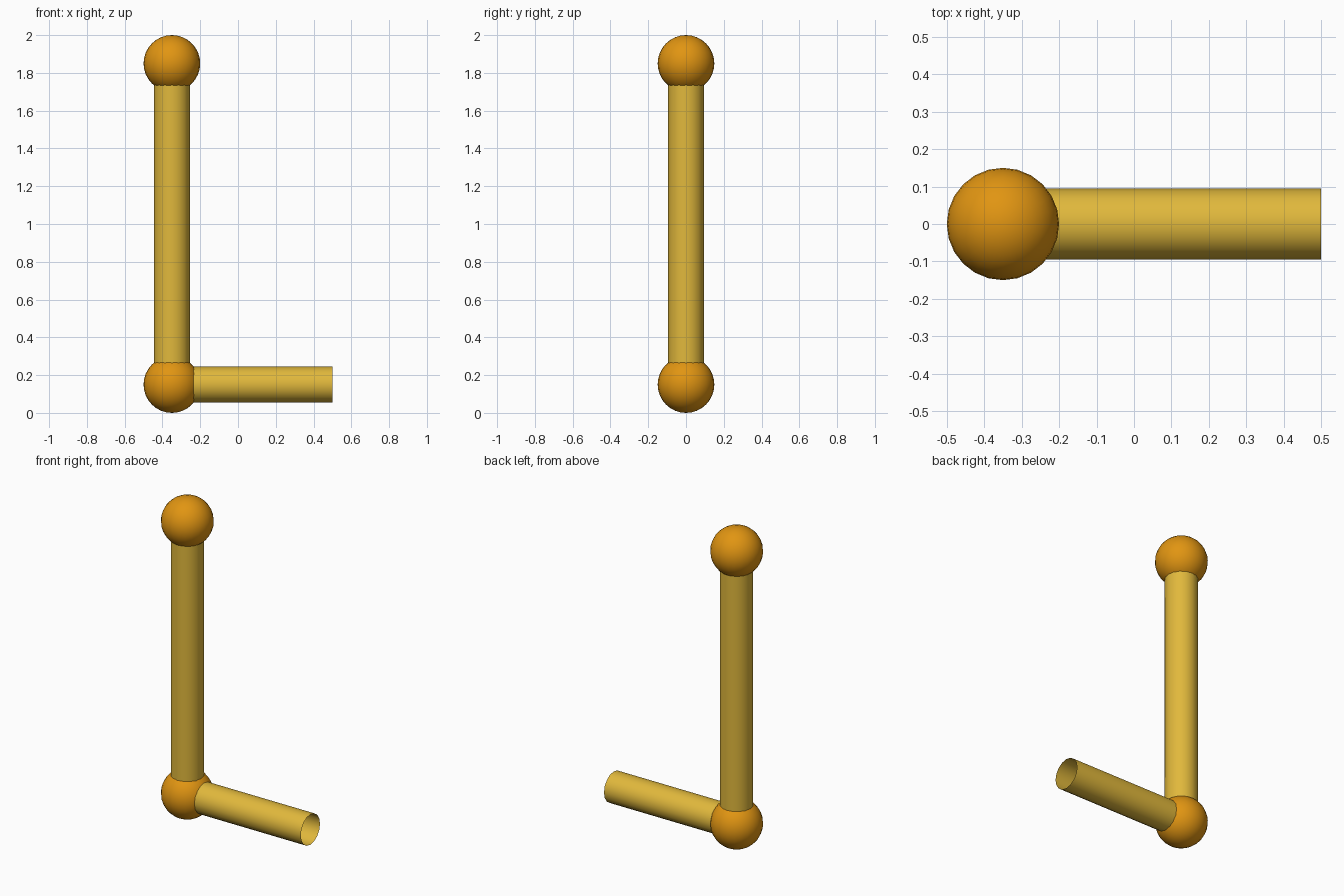
import bpy
import math
from mathutils import Vector

cube = bpy.data.objects.get("Cube")
if cube:
    bpy.data.objects.remove(cube, do_unlink=True)


def material(name, colour):
    mat = bpy.data.materials.new(name)
    mat.use_nodes = True
    mat.diffuse_color = colour
    mat.node_tree.nodes["Principled BSDF"].inputs["Base Color"].default_value = colour
    return mat


orange = material("orange", (0.75, 0.30, 0.006, 1))
yellow = material("yellow", (0.75, 0.48, 0.045, 1))

BALL_RADIUS = 0.15
TUBE_RADIUS = 0.095


def finish(name, mat):
    obj = bpy.context.object
    obj.name = name
    obj.data.name = name
    obj.data.materials.append(mat)
    bpy.ops.object.shade_smooth_by_angle(angle=math.radians(40))


def ball(name, centre):
    bpy.ops.mesh.primitive_uv_sphere_add(
        segments=24, ring_count=16, radius=BALL_RADIUS, location=centre)
    finish(name, orange)


def tube(name, start, end):
    # Open-ended tube between two points
    axis = end - start
    bpy.ops.mesh.primitive_cylinder_add(
        vertices=16, radius=TUBE_RADIUS, depth=axis.length,
        end_fill_type='NOTHING', location=(start + end) / 2,
        rotation=axis.to_track_quat('Z', 'Y').to_euler())
    finish(name, yellow)


corner = Vector((-0.35, 0, BALL_RADIUS))
top = Vector((-0.35, 0, 2 - BALL_RADIUS))
tip = Vector((0.5, 0, BALL_RADIUS))

# Balls at the joints
ball("lower_ball", corner)
ball("upper_ball", top)

# Long upright and short side arm
tube("upright_tube", corner, top)
tube("side_tube", corner, tip)
